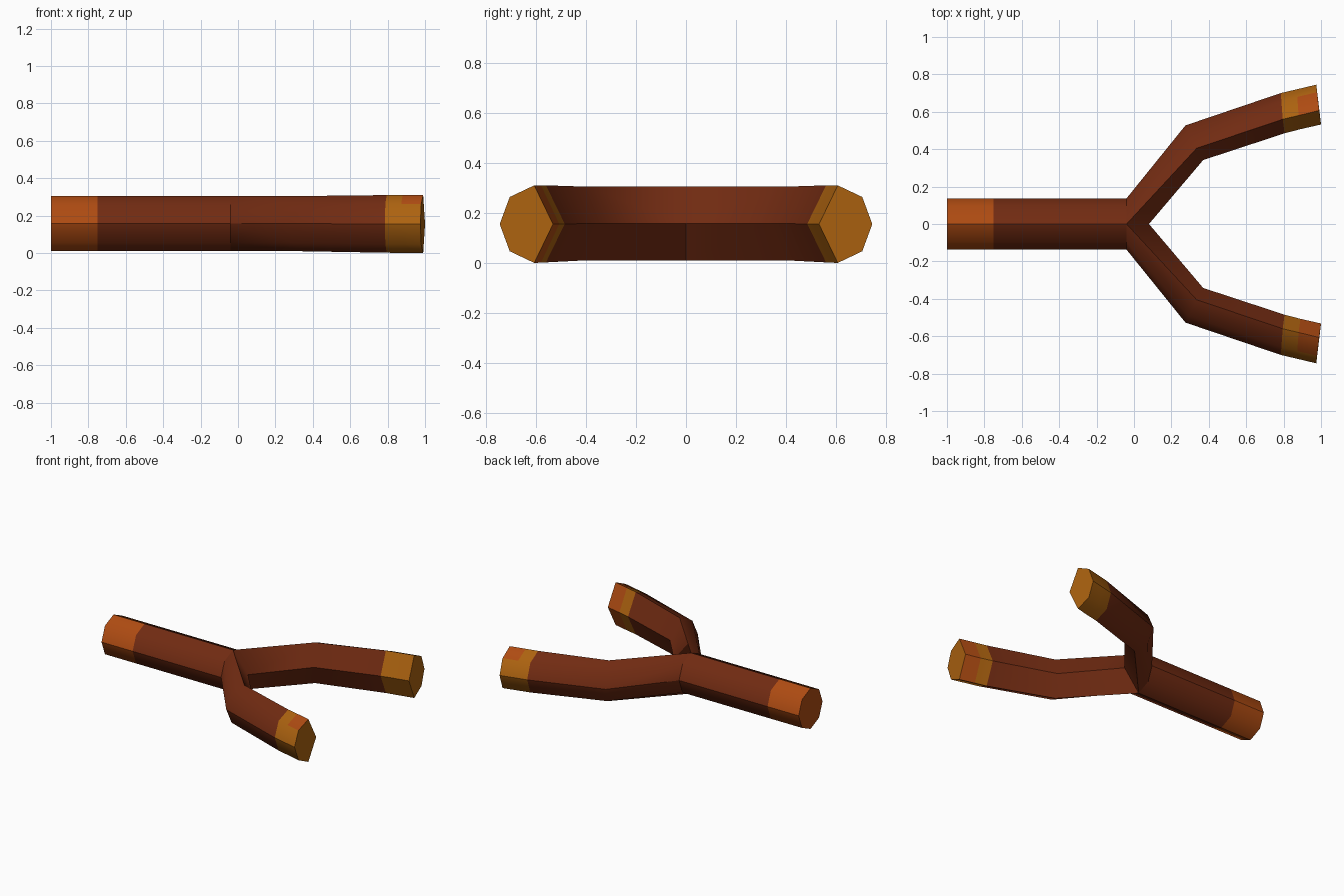
import bpy, bmesh

if "Cube" in bpy.data.objects:
    bpy.data.objects.remove(bpy.data.objects["Cube"])


def material(name, rgb):
    m = bpy.data.materials.new(name)
    m.diffuse_color = (*rgb, 1)
    m.use_nodes = True
    m.node_tree.nodes["Principled BSDF"].inputs["Base Color"].default_value = m.diffuse_color
    return m


BROWN, ORANGE, OCHRE = range(3)
mats = [material("bark_brown", (0.165, 0.024, 0.006)),
        material("cut_orange", (0.42, 0.07, 0.006)),
        material("cut_ochre", (0.41, 0.122, 0.005))]

bm = bmesh.new()
cache = {}


def vert(co):
    # the two mirrored halves share the points on the middle plane
    key = tuple(round(c, 4) + 0.0 for c in co)
    if key not in cache:
        cache[key] = bm.verts.new(key)
    return cache[key]


def half_ring(side, top, outer, z_low, z_high, inner=None):
    """Half octagon from the ridge round the outside to the keel, plus an inner corner."""
    mid = (z_low + z_high) / 2
    h = z_high - mid
    pts = []
    for t, z in ((0, h), (0.71, 0.7 * h), (1, 0), (0.71, -0.7 * h), (0, -h)):
        x = top[0] + (outer[0] - top[0]) * t
        y = top[1] + (outer[1] - top[1]) * t
        pts.append(vert((x, side * y, mid + z)))
    if inner:
        pts.append(vert((inner[0], side * inner[1], mid)))
    return pts


def face(verts, mat):
    f = bm.faces.new(verts)
    f.material_index = mat
    f.smooth = True
    return f


def sharpen(a, b):
    e = bm.edges.get((a, b))
    if e:
        e.smooth = False


def bridge(a, b, colours):
    """Skin two rings; only the diagonal edges (1 and 3) stay soft."""
    n = len(colours)
    for i in range(n):
        j = (i + 1) % len(a)
        face((a[i], a[j], b[j], b[i]), colours[i])
    for i in (0, 2, 4, 5):
        if i < len(a):
            sharpen(a[i], b[i])


def cap(ring, mat):
    for e in face(ring, mat).edges:
        e.smooth = False


for s in (1, -1):
    # handle half
    handle = [half_ring(s, (x, 0), (x, 0.137), 0.01, 0.305) for x in (-1, -0.75, -0.04)]
    bridge(handle[0], handle[1], [ORANGE] * 4)
    bridge(handle[1], handle[2], [BROWN] * 4)
    cap(handle[0], ORANGE)

    # fork arm: junction, bend, tip start, tip colour change, tip end
    arm = [half_ring(s, top, out, lo, hi, inn) for top, out, inn, lo, hi in (
        ((-0.04, 0), (-0.04, 0.137), (0.08, 0), 0.01, 0.305),
        ((0.335, 0.405), (0.275, 0.527), (0.37, 0.342), 0.01, 0.305),
        ((0.795, 0.56), (0.785, 0.70), (0.805, 0.485), 0.002, 0.31),
        ((0.88, 0.58), (0.87, 0.72), (0.89, 0.507), 0.001, 0.31),
        ((0.99, 0.607), (0.975, 0.745), (1.0, 0.532), 0.0, 0.31))]
    bridge(arm[0], arm[1], [BROWN] * 6)
    bridge(arm[1], arm[2], [BROWN] * 6)
    bridge(arm[2], arm[3], [OCHRE] * 6)
    inner = OCHRE if s > 0 else ORANGE
    bridge(arm[3], arm[4], [ORANGE, OCHRE, OCHRE, OCHRE, inner, inner])
    cap(arm[4], OCHRE)
    for a, b in zip(arm[0], arm[0][1:]):      # crease where arm meets handle
        sharpen(a, b)

bmesh.ops.recalc_face_normals(bm, faces=bm.faces)
mesh = bpy.data.meshes.new("forked_stick")
bm.to_mesh(mesh)
bm.free()
for m in mats:
    mesh.materials.append(m)
bpy.context.collection.objects.link(bpy.data.objects.new("forked_stick", mesh))
